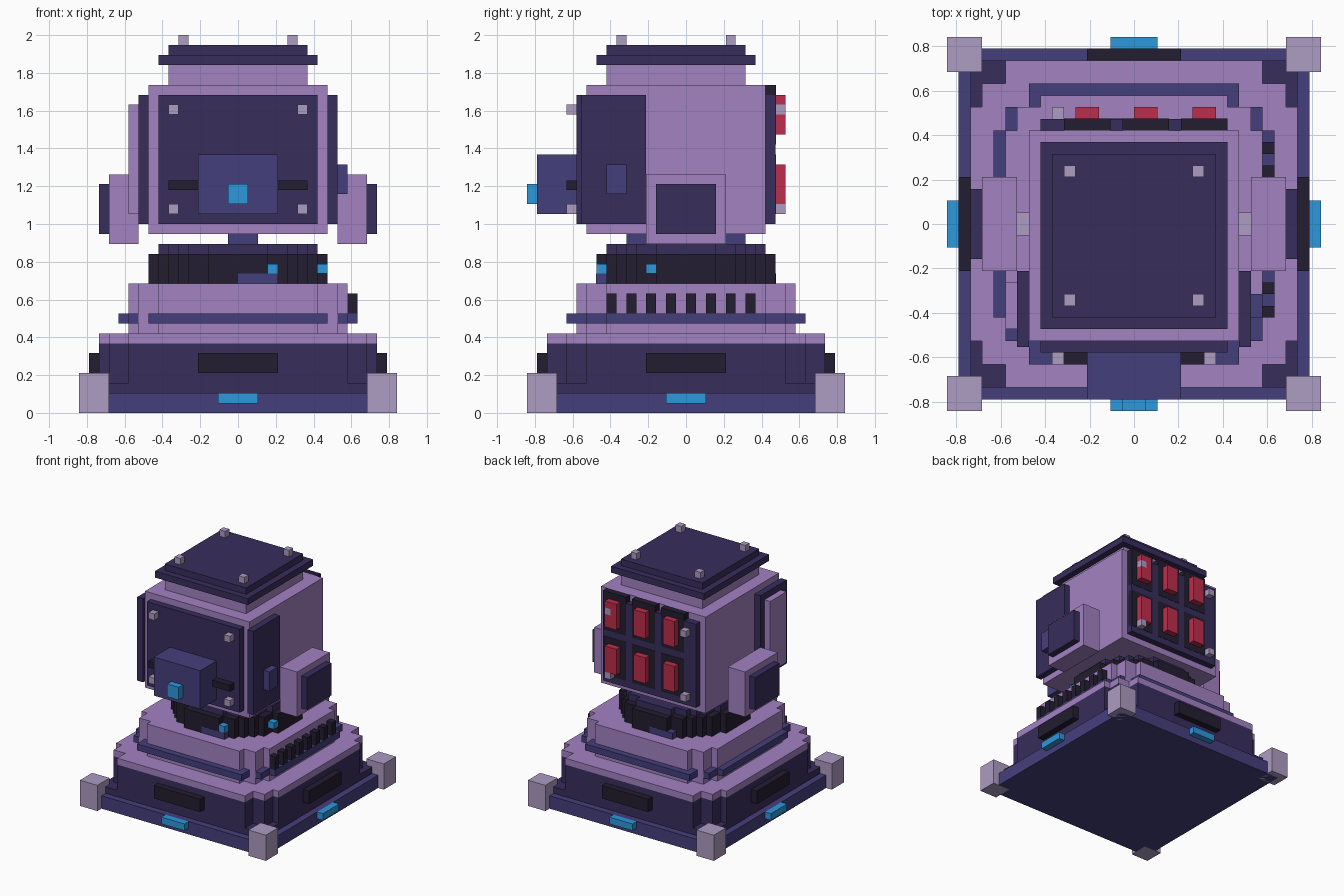
import bpy, bmesh, math

if "Cube" in bpy.data.objects:
    bpy.data.objects.remove(bpy.data.objects["Cube"])

U = 1 / 19  # block unit: everything sits on this grid


def material(name, hexa):
    m = bpy.data.materials.new(name)
    rgb = [int(hexa[i:i + 2], 16) / 255 for i in (0, 2, 4)]
    m.diffuse_color = [((c + 0.055) / 1.055) ** 2.4 for c in rgb] + [1]
    m.use_nodes = True
    m.node_tree.nodes["Principled BSDF"].inputs["Base Color"].default_value = m.diffuse_color
    return m


LILAC = material("lilac", "a382c2")
DARK = material("dark_violet", "382d5c")
INDIGO = material("indigo", "453f7c")
BLACK = material("near_black", "231d30")
BLUE = material("blue_light", "2d98dc")
RED = material("red", "bd2d4c")
PALE = material("pale_metal", "ad9cc2")


def finish(name, bm, mat):
    bmesh.ops.scale(bm, vec=(U, U, U), verts=bm.verts)
    bmesh.ops.recalc_face_normals(bm, faces=bm.faces)
    me = bpy.data.meshes.new(name)
    bm.to_mesh(me)
    bm.free()
    me.materials.append(mat)
    ob = bpy.data.objects.new(name, me)
    bpy.context.collection.objects.link(ob)


def boxes(name, mat, *spans):
    """One object made of boxes given as (x0, x1, y0, y1, z0, z1)."""
    bm = bmesh.new()
    for x0, x1, y0, y1, z0, z1 in spans:
        vs = bmesh.ops.create_cube(bm, size=1)["verts"]
        for v in vs:
            v.co = (x1 if v.co.x > 0 else x0, y1 if v.co.y > 0 else y0,
                    z1 if v.co.z > 0 else z0)
    finish(name, bm, mat)


def stepped(name, mat, steps, z0, z1):
    """Slab with stair-stepped corners; steps are half sizes, widest x first."""
    q, last = [], 0
    for x, y in steps:
        if last:
            q.append((x, last))
        q.append((x, y))
        last = y
    r = q[::-1]
    loop = (q + [(-x, y) for x, y in r] + [(-x, -y) for x, y in q]
            + [(x, -y) for x, y in r])
    bm = bmesh.new()
    f = bm.faces.new([bm.verts.new((x, y, z0)) for x, y in loop])
    ext = bmesh.ops.extrude_face_region(bm, geom=[f], use_keep_orig=True)["geom"]
    for v in ext:
        if isinstance(v, bmesh.types.BMVert):
            v.co.z = z1
    finish(name, bm, mat)


def disc_steps(r):
    """Corner steps of a circle rasterised on the grid."""
    steps = []
    for i in range(r):
        w = round(math.sqrt(r * r - (i + 0.5) ** 2))
        if steps and steps[-1][0] == w:
            steps[-1] = (w, i + 1)
        else:
            steps.append((w, i + 1))
    return steps


def mx(b):
    return (-b[1], -b[0]) + tuple(b[2:])


def four_sides(a, b, d0, d1, z0, z1):
    """Same block on all four sides of the base."""
    return [(a, b, d0, d1, z0, z1), (a, b, -d1, -d0, z0, z1),
            (d0, d1, a, b, z0, z1), (-d1, -d0, a, b, z0, z1)]


# Base
boxes("base_plate", INDIGO, (-15, 15, -15, 15, 0, 2))
boxes("corner_feet", PALE, *[(min(a * 13, a * 16), max(a * 13, a * 16),
                              min(b * 13, b * 16), max(b * 13, b * 16), 0, 4)
                             for a in (-1, 1) for b in (-1, 1)])
boxes("base_lights", BLUE, *four_sides(-2.5 + .5, 2, 15, 16, 0.95, 2))
stepped("base_sill", DARK, [(14, 13), (13, 14)], 2, 3)
BASE = [(14, 10), (13, 12), (11, 14)]
stepped("base_body", DARK, BASE, 3, 7)
stepped("base_deck", LILAC, BASE, 7, 8)
boxes("base_vents", BLACK, *four_sides(-4, 4, 14, 15, 4, 6))

# Second tier with trim and right-hand fins
stepped("upper_tier", LILAC, [(11, 8), (10, 10), (8, 11)], 8, 13)
trim = [(-9, 9, -12, -10, 9, 10), (-9, 9, 10, 12, 9, 10)]
for b in [(11, 12, -8, 8, 9, 10), (10, 11, 8, 10, 9, 10), (10, 11, -10, -8, 9, 10)]:
    trim += [b, mx(b)]
boxes("tier_trim", INDIGO, *trim)
boxes("tier_fins", BLACK, *[(11, 12, y, y + 1, 10, 12) for y in range(-8, 8, 2)])

# Rotating ring and neck
stepped("turret_ring", BLACK, disc_steps(9), 13, 16)
stepped("ring_cap", DARK, disc_steps(8), 16, 17)
boxes("ring_lights", BLUE, (3, 4, -9, -8, 14, 15), (8, 9, -4, -3, 14, 15))
boxes("ring_patches", INDIGO, (0, 4, -9.03, -8, 13, 14), (-4, 0, 8, 9.03, 13, 14))
boxes("neck", INDIGO, (-1, 2, -6, 6, 17, 18))

# Head
boxes("head", LILAC, (-9, 9, -10, 8, 18, 33))
boxes("front_plate", DARK, (-8, 8, -11, -10, 19, 32))
side = (9, 10, -10.5, -4, 19, 32)
boxes("side_plates", DARK, side, mx(side))
boxes("left_cover", LILAC, (-11, -10, -9, -5, 20, 31))
boxes("right_switch", INDIGO, (10, 11, -8, -6, 22, 25))
boxes("plate_bolts", PALE, *[(x, x + 1, y, y + 1, z, z + 1)
                             for x in (-7, 6) for y in (-12, 9) for z in (20, 30)])

# Front sensor
boxes("sensor_housing", INDIGO, (-4, 4, -15, -11, 20, 26))
boxes("sensor_lens", BLUE, (-1, 1, -16, -15, 21, 23))
boxes("sensor_arms", BLACK, (-7, -4, -12, -11, 23 - .6, 24 - .6), (4, 7, -12, -11, 22.4, 23.4))

# Side pods on short pins
pin, pod, cap = (9, 10, -1, 1, 19, 23), (10, 13, -4, 4, 17, 24), (13, 14, -3, 3, 18, 23)
boxes("pod_pins", PALE, pin, mx(pin))
boxes("side_pods", LILAC, pod, mx(pod))
boxes("pod_caps", DARK, cap, mx(cap))

# Back panel with red cells
boxes("back_panel", DARK, (-8, 8, 8, 9, 19, 32))
boxes("cell_sockets", BLACK, *[(x - 1, x + 3, 8, 9.04, z - 1, z + 5)
                               for x in (-5, 0, 5) for z in (21, 28)])
boxes("red_cells", RED, *[(x, x + 2, 9, 10, z, z + 4)
                          for x in (-5, 0, 5) for z in (21, 28)])

# Roof
boxes("roof_riser", LILAC, (-7, 7, -8, 6, 33, 35))
boxes("roof_brim", DARK, (-8, 8, -9, 7, 35, 36))
boxes("roof_top", DARK, (-7, 7, -8, 6, 36, 37))
boxes("roof_bolts", PALE, *[(x, x + 1, y, y + 1, 37, 38) for x in (-6, 5) for y in (-7, 4)])
